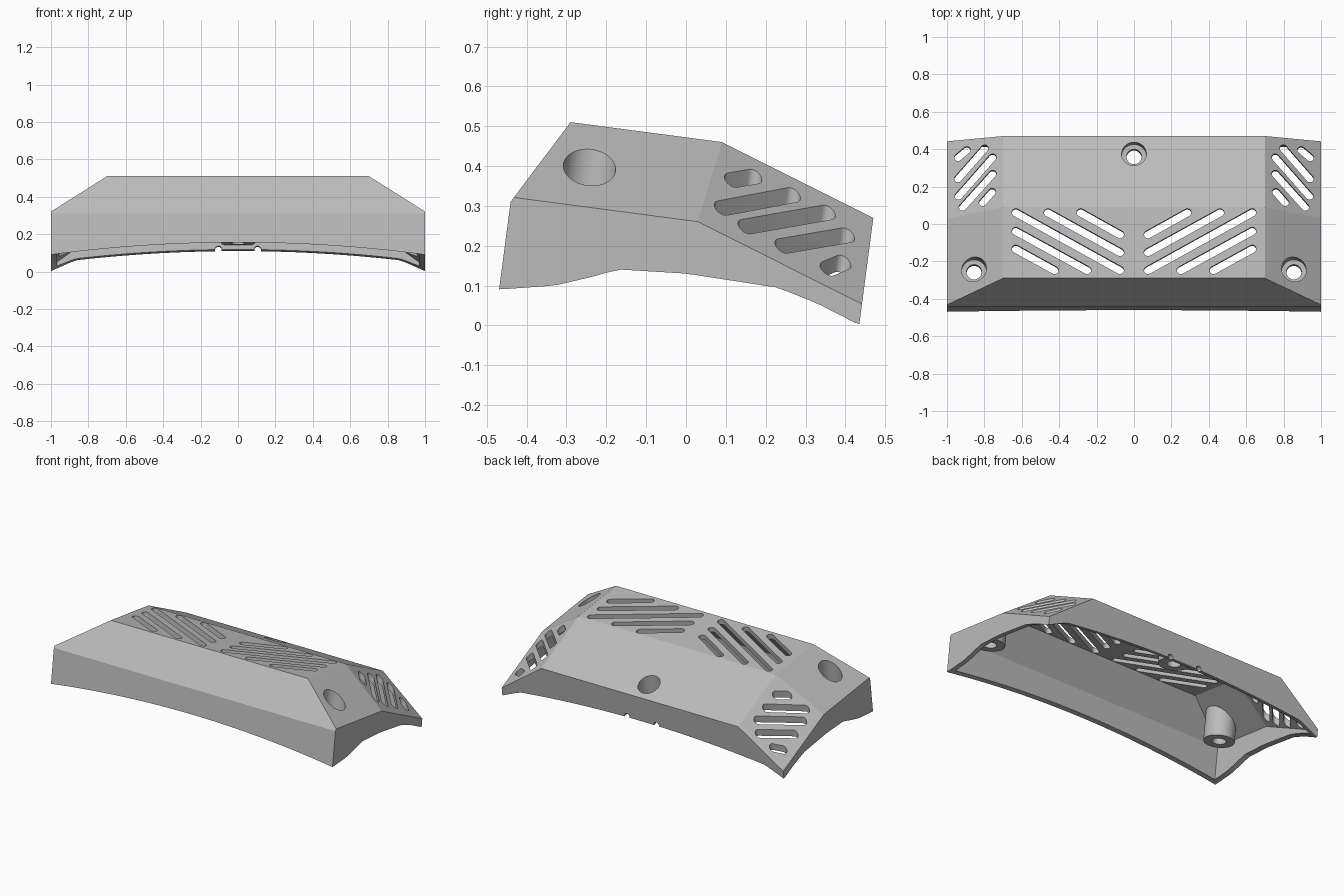
import bpy, bmesh, math
from mathutils import Vector, Matrix

if "Cube" in bpy.data.objects:
    bpy.data.objects.remove(bpy.data.objects["Cube"])

WALL = 0.033
TILT = math.radians(7.5)

# One grey plastic material
grey = bpy.data.materials.new("grey_plastic")
grey.use_nodes = True
colour = (0.5, 0.5, 0.5, 1)
grey.diffuse_color = colour
grey.node_tree.nodes["Principled BSDF"].inputs["Base Color"].default_value = colour


def make(name, bm):
    bmesh.ops.recalc_face_normals(bm, faces=bm.faces)
    mesh = bpy.data.meshes.new(name)
    bm.to_mesh(mesh)
    bm.free()
    mesh.materials.append(grey)
    ob = bpy.data.objects.new(name, mesh)
    bpy.context.collection.objects.link(ob)
    return ob


def subtract(target, cutter):
    cutter.hide_render = True
    mod = target.modifiers.new("cut", "BOOLEAN")
    mod.operation, mod.solver, mod.object = "DIFFERENCE", "EXACT", cutter
    bpy.context.view_layer.objects.active = target
    bpy.ops.object.modifier_apply(modifier=mod.name)
    bpy.data.objects.remove(cutter)


# Faceted body: a block trimmed by planes (point, outward normal)
PLANES = [((0, -0.477, 0), (0, -1, 0)), ((0, 0.431, 0), (0, 1, 0)),
          ((0, 0, 0.468), (0, 0, 1)),
          ((0, -0.477, 0.25), (0, -0.218, 0.123)),
          ((0, 0.029, 0.468), (0, 0.139, 0.402))]
for s in (-1, 1):
    PLANES += [((s, 0, 0), (s, 0, 0)),
               ((s * 0.7, 0, 0.468), (s * 0.206, 0, 0.3)),
               ((s * 0.7, 0.029, 0.468), (s * 0.726, 0.346, 1))]


def faceted_body(name, inset):
    bm = bmesh.new()
    bmesh.ops.create_cube(bm, size=3, matrix=Matrix.Translation((0, 0, 1.2 - inset)))
    for point, normal in PLANES:
        n = Vector(normal).normalized()
        cut = bmesh.ops.bisect_plane(bm, geom=bm.verts[:] + bm.edges[:] + bm.faces[:],
                                     plane_co=Vector(point) - n * inset, plane_no=n,
                                     clear_outer=True)
        edges = [e for e in cut["geom_cut"] if isinstance(e, bmesh.types.BMEdge)]
        bmesh.ops.edgeloop_fill(bm, edges=edges)
    return make(name, bm)


def add_slot(bm, a, b, r, z0, z1):
    """Upright capsule prism between two plan points; a == b gives a cylinder."""
    angles = [math.tau * i / 48 for i in range(48)]
    rim = {(round(p[0] + r * math.cos(t), 5), round(p[1] + r * math.sin(t), 5))
           for p in (a, b) for t in angles}
    verts = [bm.verts.new((x, y, z)) for x, y in rim for z in (z0, z1)]
    hull = bmesh.ops.convex_hull(bm, input=verts)
    inside = set(hull["geom_interior"] + hull["geom_unused"])
    bmesh.ops.delete(bm, geom=[v for v in inside if isinstance(v, bmesh.types.BMVert)],
                     context="VERTS")
    bmesh.ops.dissolve_limit(bm, angle_limit=0.01, verts=bm.verts, edges=bm.edges)


SCREWS = [(-0.855, -0.292), (0.855, -0.292), (0, 0.33)]


def screw_columns(name, r, z0):
    bm = bmesh.new()
    for p in SCREWS:
        add_slot(bm, p, p, r, z0, 0.7)
    return make(name, bm)


# Hollow shell, leaving solid screw posts inside
shell = faceted_body("vented_cover", 0)
cavity = faceted_body("cavity", WALL)
subtract(cavity, screw_columns("screw_posts", 0.09, 0.195))
subtract(shell, cavity)

# Arched underside
CURVE = [(-0.478, 0.094), (-0.34, 0.122), (-0.25, 0.156), (-0.187, 0.183),
         (-0.017, 0.195), (0.216, 0.19), (0.32, 0.163), (0.431, 0.123)]


def clamp(v):
    return max(0, min(1, v))


def underside(x, y):
    z = CURVE[0][1]
    for (y0, z0), (y1, z1) in zip(CURVE, CURVE[1:]):
        if y > y0:
            z = z0 + (z1 - z0) * clamp((y - y0) / (y1 - y0))
    lift = 0.043 * clamp((1 - abs(x)) / 0.13) * clamp((y - 0.2) / 0.23)
    return z + lift - 0.066 * x * x


bm = bmesh.new()
bmesh.ops.create_grid(bm, x_segments=64, y_segments=40, size=1)
for v in bm.verts:
    v.co.x *= 1.1
    v.co.y *= 0.6
    v.co.z = underside(v.co.x, v.co.y)
low = bmesh.ops.extrude_face_region(bm, geom=bm.faces[:])
for v in low["geom"]:
    if isinstance(v, bmesh.types.BMVert):
        v.co.z = -0.8
bmesh.ops.triangulate(bm, faces=bm.faces)
subtract(shell, make("underside_cutter", bm))

# Diagonal vents in the top and the rear corners, mirrored
TOP_VENTS = [((0.285, 0), (0.075, -0.118)), ((0.46, 0), (0.075, -0.214)),
             ((0.632, 0), (0.075, -0.311)), ((0.632, -0.1), (0.25, -0.311)),
             ((0.632, -0.196), (0.425, -0.311))]
CORNER_VENTS = [((0.94, 0.335), (0.895, 0.37)), ((0.94, 0.215), (0.8, 0.37)),
                ((0.937, 0.117), (0.757, 0.315)), ((0.915, 0.052), (0.757, 0.222)),
                ((0.807, 0.068), (0.76, 0.12))]
bm = bmesh.new()
for s in (-1, 1):
    for a, b in TOP_VENTS + CORNER_VENTS:
        add_slot(bm, (s * a[0], a[1]), (s * b[0], b[1]), 0.021, 0.02, 0.65)
subtract(shell, make("vent_cutter", bm))

# Stepped screw holes
subtract(shell, screw_columns("counterbore_cutter", 0.066, 0.25))
subtract(shell, screw_columns("screw_hole_cutter", 0.04, 0.05))

# Two small notches under the back wall
bm = bmesh.new()
for s in (-1, 1):
    bmesh.ops.create_cone(bm, cap_ends=True, segments=24, radius1=0.018, radius2=0.018,
                          depth=0.1, matrix=Matrix.Translation((s * 0.105, 0.43, 0.172))
                          @ Matrix.Rotation(math.pi / 2, 4, "X"))
subtract(shell, make("notch_cutter", bm))

# Lean the whole cover towards the back
shell.data.transform(Matrix.Rotation(-TILT, 4, "X"))
bpy.ops.object.select_all(action="DESELECT")
shell.select_set(True)
bpy.context.view_layer.objects.active = shell
bpy.ops.object.shade_smooth_by_angle(angle=math.radians(12))
